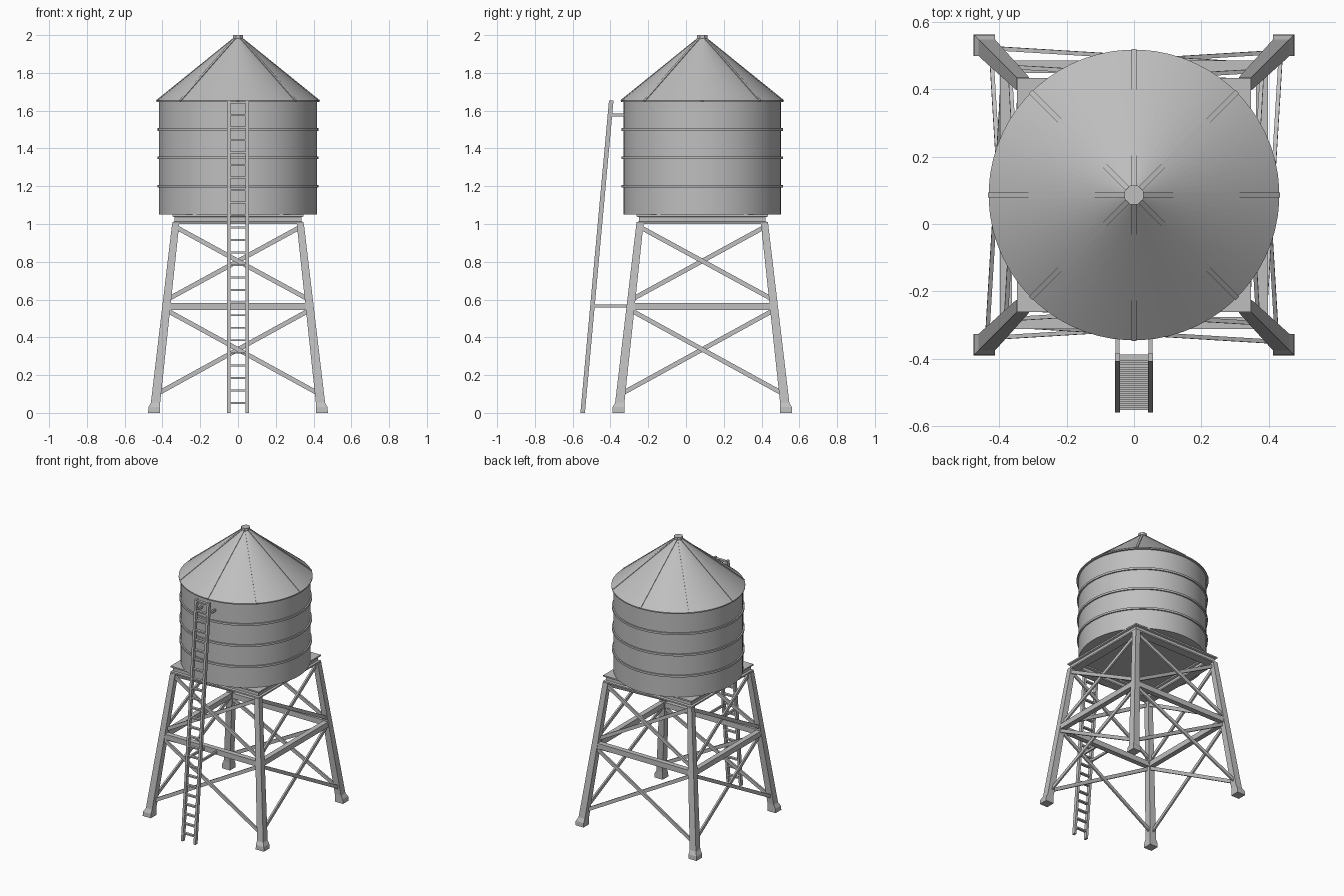
import bpy, bmesh, math
from mathutils import Vector, Matrix

cube = bpy.data.objects.get("Cube")
if cube:
    bpy.data.objects.remove(cube, do_unlink=True)

CY = 0.086  # tower axis in y

metal = bpy.data.materials.new("grey metal")
metal.use_nodes = True
GREY = (0.52, 0.52, 0.52, 1)
metal.diffuse_color = GREY
metal.node_tree.nodes["Principled BSDF"].inputs["Base Color"].default_value = GREY


def finish(name, bm, smooth=False, centre_y=CY):
    bmesh.ops.recalc_face_normals(bm, faces=bm.faces[:])
    mesh = bpy.data.meshes.new(name)
    bm.to_mesh(mesh)
    bm.free()
    ob = bpy.data.objects.new(name, mesh)
    ob.location.y = centre_y
    mesh.materials.append(metal)
    bpy.context.collection.objects.link(ob)
    if smooth:
        bpy.ops.object.select_all(action="DESELECT")
        ob.select_set(True)
        bpy.context.view_layer.objects.active = ob
        bpy.ops.object.shade_smooth_by_angle(angle=math.radians(30))
    return ob


def loft(bm, rings):
    """Skin a stack of equal-length point rings and cap both ends."""
    loops = [[bm.verts.new(p) for p in ring] for ring in rings]
    n = len(loops[0])
    for a, b in zip(loops, loops[1:]):
        for i in range(n):
            j = (i + 1) % n
            bm.faces.new((a[i], a[j], b[j], b[i]))
    bm.faces.new(loops[0])
    bm.faces.new(loops[-1])


def square(x0, x1, y0, y1, z):
    return [(x0, y0, z), (x1, y0, z), (x1, y1, z), (x0, y1, z)]


def box(bm, x0, x1, y0, y1, z0, z1):
    loft(bm, [square(x0, x1, y0, y1, z0), square(x0, x1, y0, y1, z1)])


def bar(bm, start, end, width, depth, facing):
    """Rectangular bar between two points; depth runs along facing."""
    a, b = Vector(start), Vector(end)
    d = (b - a).normalized()
    side = d.cross(Vector(facing)).normalized()
    out = side.cross(d)
    ring = [side * (s * width / 2) + out * (t * depth / 2)
            for s, t in ((-1, -1), (1, -1), (1, 1), (-1, 1))]
    loft(bm, [[a + r for r in ring], [b + r for r in ring]])


def lathe(name, profile, sides, smooth=True):
    bm = bmesh.new()
    turn = math.tau / sides
    loft(bm, [[(r * math.cos((i + 0.5) * turn), r * math.sin((i + 0.5) * turn), z)
               for i in range(sides)] for r, z in profile])
    return finish(name, bm, smooth)


def spin_copies(bm, count):
    """Repeat the geometry around the tower axis."""
    base = bm.verts[:] + bm.edges[:] + bm.faces[:]
    for k in range(1, count):
        new = bmesh.ops.duplicate(bm, geom=base)["geom"]
        bmesh.ops.rotate(bm, verts=[v for v in new if isinstance(v, bmesh.types.BMVert)],
                         matrix=Matrix.Rotation(k * math.tau / count, 3, "Z"))


def leg_mid(z):
    """Distance of a leg's centre line from the axis at height z."""
    return 0.441 - 0.111 * z


# Tank, its hoops, the conical roof and the cap
lathe("tank", [(0.418, 1.05), (0.418, 1.65)], 64)
for i in range(3):
    z = 1.2 + 0.15 * i
    lathe(f"tank_hoop_{i + 1}", [(0.416, z - 0.007), (0.427, z - 0.007),
                                 (0.427, z + 0.007), (0.416, z + 0.007)], 64)
lathe("roof", [(0.431, 1.645), (0.431, 1.653), (0.02, 1.985)], 64)
lathe("roof_cap", [(0.03, 1.98), (0.03, 2.0)], 8, smooth=False)

# Roof ribs
bm = bmesh.new()
bar(bm, (0.431, 0, 1.652), (0.02, 0, 1.984), 0.016, 0.008, (0.63, 0, 0.78))
spin_copies(bm, 8)
finish("roof_ribs", bm)

# Legs with flared feet
bm = bmesh.new()
loft(bm, [square(lo, hi, lo, hi, z) for lo, hi, z in (
    (0.412, 0.476, 0), (0.412, 0.474, 0.03), (0.412, 0.461, 0.055), (0.311, 0.349, 1.0))])
spin_copies(bm, 4)
finish("legs", bm)

# Top frame of flanged beams, mitred at the corners
section = [(0.347, 1.0), (0.347, 1.01), (0.335, 1.014), (0.335, 1.036), (0.347, 1.04),
           (0.347, 1.05), (0.285, 1.05), (0.285, 1.04), (0.297, 1.036), (0.297, 1.014),
           (0.285, 1.01), (0.285, 1.0)]
bm = bmesh.new()
loft(bm, [[(s * r, -r, z) for r, z in section] for s in (-1, 1)])
spin_copies(bm, 4)
finish("top_frame", bm)

# Middle beams between the legs
bm = bmesh.new()
box(bm, -0.38, 0.38, -0.398, -0.362, 0.545, 0.583)
spin_copies(bm, 4)
finish("middle_beams", bm)

# Crossed braces on each side
bm = bmesh.new()
for low, high in ((0.1, 0.545), (0.6, 0.985)):
    for s in (-1, 1):
        shift = 0.006 * s
        a, b = leg_mid(low), leg_mid(high)
        bar(bm, (-s * a, -a + shift, low), (s * b, -b + shift, high), 0.024, 0.012, (0, 1, 0))
spin_copies(bm, 4)
finish("cross_braces", bm)


# Leaning ladder with treads and tie bars
def ladder_y(z):
    return -0.547 + 0.0915 * z


bm = bmesh.new()
for x in (-0.049, 0.049):
    loft(bm, [square(x - 0.008, x + 0.008, ladder_y(z) - 0.012, ladder_y(z) + 0.012, z)
              for z in (0, 1.655)])
finish("ladder_rails", bm, centre_y=0)

bm = bmesh.new()
for i in range(25):
    z = 0.053 + 0.0663 * i
    y = ladder_y(z)
    box(bm, -0.045, 0.045, y - 0.01, y + 0.01, z - 0.005, z + 0.005)
finish("ladder_rungs", bm, centre_y=0)

bm = bmesh.new()
for z, y_end in ((0.565, -0.295), (1.578, -0.325)):
    for x in (-0.049, 0.049):
        box(bm, x - 0.006, x + 0.006, ladder_y(z), y_end, z - 0.008, z + 0.008)
finish("ladder_ties", bm, centre_y=0)
